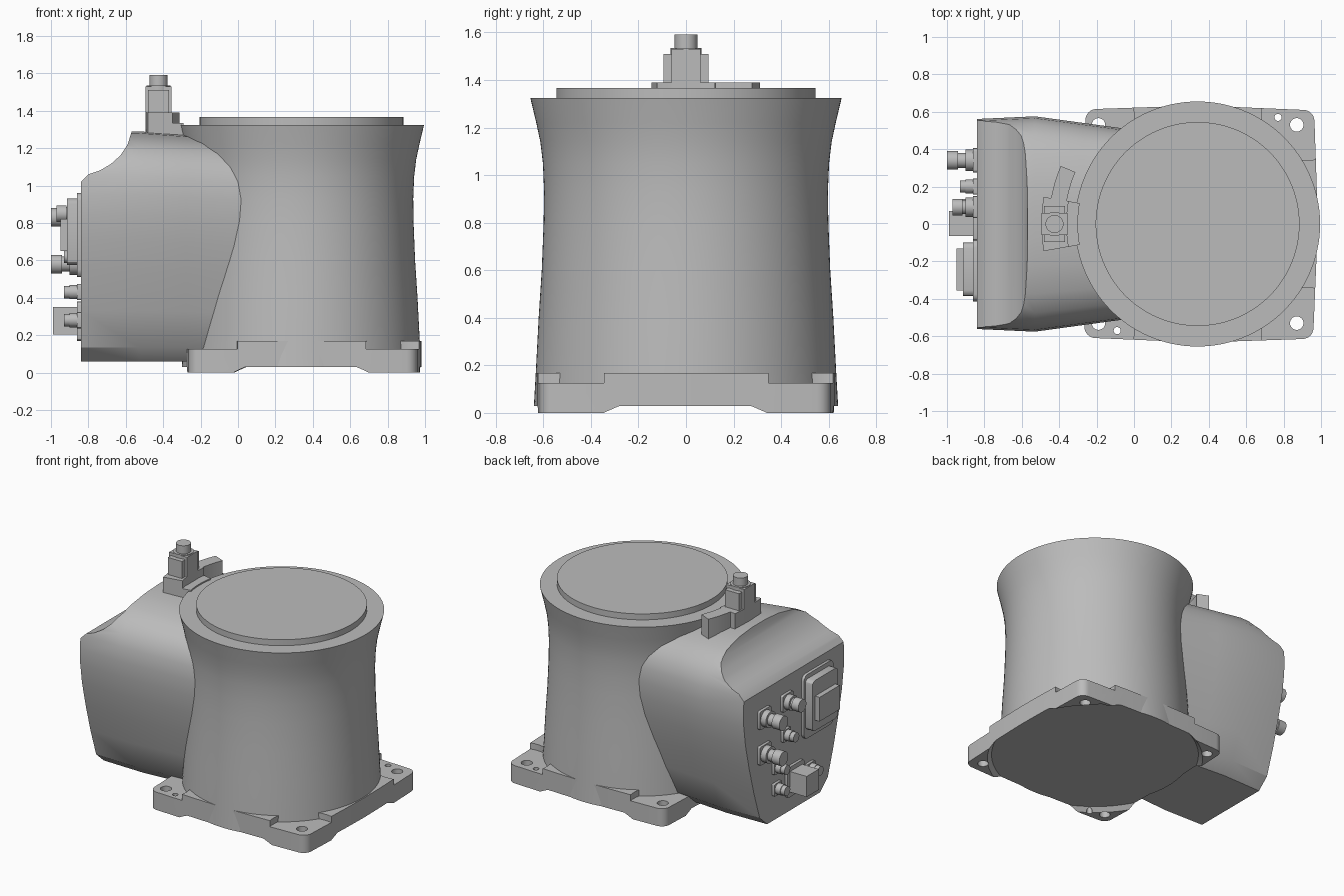
import bpy, bmesh, math
from mathutils import Vector

if "Cube" in bpy.data.objects:
    bpy.data.objects.remove(bpy.data.objects["Cube"])

grey = bpy.data.materials.new("cast_grey")
grey.use_nodes = True
grey.diffuse_color = (0.5, 0.5, 0.5, 1)
grey.node_tree.nodes["Principled BSDF"].inputs["Base Color"].default_value = (0.5, 0.5, 0.5, 1)

CX = 0.34        # column axis
PANEL = -0.84    # connector panel plane


def finish(name, bm, smooth=True):
    bmesh.ops.recalc_face_normals(bm, faces=bm.faces)
    mesh = bpy.data.meshes.new(name)
    bm.to_mesh(mesh)
    bm.free()
    ob = bpy.data.objects.new(name, mesh)
    bpy.context.collection.objects.link(ob)
    mesh.materials.append(grey)
    if smooth:
        shade(ob)
    return ob


def shade(ob):
    bpy.ops.object.select_all(action='DESELECT')
    ob.select_set(True)
    bpy.context.view_layer.objects.active = ob
    bpy.ops.object.shade_smooth_by_angle(angle=math.radians(30))


def loft(name, rings, smooth=True):
    """Skin equal-length closed rings and cap both ends."""
    bm = bmesh.new()
    loops = [[bm.verts.new(p) for p in ring] for ring in rings]
    n = len(loops[0])
    for a, b in zip(loops, loops[1:]):
        for i in range(n):
            j = (i + 1) % n
            bm.faces.new((a[i], a[j], b[j], b[i]))
    bm.faces.new(loops[0])
    bm.faces.new(loops[-1])
    return finish(name, bm, smooth)


def lathe(name, profile, x, y, n=32, axis='Z'):
    """Stack circles from (radius, position) pairs along z or x."""
    rings = []
    for r, h in profile:
        ring = []
        for i in range(n):
            t = math.tau * (i + 0.5) / n
            c, s = r * math.cos(t), r * math.sin(t)
            ring.append((x + c, y + s, h) if axis == 'Z' else (h, x + c, y + s))
        rings.append(ring)
    return loft(name, rings)


def box(name, x, y, z, bevel=0.0):
    bm = bmesh.new()
    bmesh.ops.create_cube(bm, size=1)
    for v in bm.verts:
        v.co = Vector([(lo + hi) / 2 + c * (hi - lo) for c, (lo, hi) in zip(v.co, (x, y, z))])
    if bevel:
        edges = [e for e in bm.edges if abs(e.verts[0].co.x - e.verts[1].co.x) > 1e-4]
        bmesh.ops.bevel(bm, geom=edges, offset=bevel, segments=3, affect='EDGES', profile=0.5)
    return finish(name, bm)


def cut(ob, cutter):
    mod = ob.modifiers.new("cut", 'BOOLEAN')
    mod.operation, mod.solver, mod.object = 'DIFFERENCE', 'EXACT', cutter
    cutter.hide_render = True
    bpy.context.view_layer.objects.active = ob
    bpy.ops.object.modifier_apply(modifier=mod.name)
    bpy.data.objects.remove(cutter)


def sector(name, r0, r1, a0, a1, z0, z1):
    """Annular block around the column axis."""
    n = 8
    angles = [math.radians(a0 + (a1 - a0) * i / n) for i in range(n + 1)]
    flat = [(r0, a) for a in angles] + [(r1, a) for a in reversed(angles)]
    return loft(name, [[(CX + r * math.cos(a), r * math.sin(a), z) for r, a in flat] for z in (z0, z1)])


# Waisted column with its top flange disc
lathe("column", [(0.64, 0.03), (0.632, 0.17), (0.62, 0.4), (0.607, 0.6), (0.599, 0.8), (0.597, 0.93),
                 (0.602, 1.05), (0.613, 1.14), (0.63, 1.22), (0.655, 1.325)], CX, 0, 128)
lathe("top_disc", [(0.545, 1.3), (0.545, 1.367)], CX, 0, 128)

# Base plate: rounded square with slightly bulging sides
outline = []
for q in range(4):
    turn = q * math.pi / 2
    corner = [(0.63, 0.0), (0.627, 0.2)]
    corner += [(0.555 + 0.06 * math.cos(a * math.pi / 12), 0.55 + 0.06 * math.sin(a * math.pi / 12))
               for a in range(7)]
    corner += [(0.2, 0.625)]
    for x, y in corner:
        outline.append((CX + 0.01 + x * math.cos(turn) - y * math.sin(turn),
                        x * math.sin(turn) + y * math.cos(turn)))
plate = loft("base_plate", [[(x, y, z) for x, y in outline] for z in (0, 0.168)])
cut(plate, lathe("foot_cutter", [(0.725, -0.05), (0.718, 0), (0.69, 0.03)], CX, 0, 96))
for sx in (-1, 1):
    for sy in (-1, 1):
        x, y = CX + sx * 0.53, sy * 0.53
        cut(plate, lathe("pocket_cutter", [(0.24, 0.125), (0.24, 0.3)], x + sx * 0.05, y + sy * 0.05, 48))
        cut(plate, lathe("bolt_cutter", [(0.036, -0.1), (0.036, 0.3)], x, y))
for x, y in ((0.77, 0.57), (-0.09, -0.57)):
    cut(plate, lathe("pin_cutter", [(0.019, -0.1), (0.019, 0.3)], x, y, 20))
shade(plate)

# Rear housing: barrel section lofted towards the column
half = [(0.3, 0.06), (0.385, 0.135), (0.45, 0.33), (0.505, 0.53), (0.545, 0.7), (0.565, 0.84), (0.57, 0.95),
        (0.56, 1.05), (0.53, 1.13), (0.47, 1.2), (0.37, 1.25), (0.22, 1.28), (0.08, 1.29)]
section = half + [(-y, z) for y, z in reversed(half)]
rings = []
for x, wide, top in ((PANEL, 0.985, 1.0), (-0.53, 1.01, 1.0), (-0.28, 0.95, 0.985), (-0.05, 0.895, 0.97),
                     (0.2, 0.84, 0.96)):
    rings.append([(x, y * wide, 0.06 + (z - 0.06) * top) for y, z in section])
housing = loft("connector_housing", rings)
scoop = [(-0.9, 0.97), (PANEL, 1.02), (-0.8, 1.06), (-0.74, 1.08), (-0.68, 1.115), (-0.63, 1.16),
         (-0.59, 1.22), (-0.565, 1.3), (-0.565, 1.5), (-0.9, 1.5)]
cut(housing, loft("scoop_cutter", [[(x, y, z) for x, z in scoop] for y in (-0.8, 0.8)]))
shade(housing)

# Curved bracket and upright connector on top of the housing
sector("bracket", 0.64, 0.835, 170, 190, 1.22, 1.335)
sector("bracket_top", 0.7, 0.835, 170, 190, 1.3, 1.39)
sector("bracket_arm", 0.71, 0.795, 157, 171, 1.22, 1.39)
box("upright_block", (-0.495, -0.355), (-0.06, 0.06), (1.3, 1.53))
box("upright_wings", (-0.48, -0.37), (-0.095, 0.095), (1.3, 1.51))
lathe("upright_collar", [(0.065, 1.5), (0.065, 1.535)], -0.425, 0)
lathe("upright_plug", [(0.048, 1.5), (0.048, 1.592)], -0.425, 0)

# Round sockets on the panel: y, z, radius, tip
sockets = [(0.34, 0.83, 0.05, -1.0), (0.34, 0.58, 0.05, -1.0), (0.09, 0.85, 0.045, -0.97),
           (0.1, 0.62, 0.033, -0.93), (0.2, 0.43, 0.033, -0.93), (0.2, 0.28, 0.033, -0.93),
           (-0.17, 0.28, 0.033, -0.93)]
for y, z, r, tip in sockets:
    f = r * 1.3
    box("socket_flange", (-0.86, PANEL + 0.02), (y - f, y + f), (z - f, z + f), r * 0.3)
    lathe("socket", [(r * 1.15, PANEL), (r * 1.15, -0.9), (r * 0.8, -0.9), (r * 0.8, tip + 0.06 * r / 0.05),
                     (r, tip + 0.06 * r / 0.05), (r, tip)], y, z, 24, 'X')

# Square socket
box("square_flange", (-0.86, PANEL + 0.02), (-0.09, 0.1), (0.17, 0.38), 0.02)
box("square_socket", (-0.99, PANEL), (-0.065, 0.07), (0.205, 0.35))

# Large rectangular socket
box("large_flange", (-0.86, PANEL + 0.02), (-0.415, -0.085), (0.51, 0.96), 0.04)
box("large_shell", (-0.915, PANEL), (-0.385, -0.1), (0.575, 0.93), 0.03)
box("large_plug", (-0.95, PANEL), (-0.355, -0.13), (0.65, 0.82))
